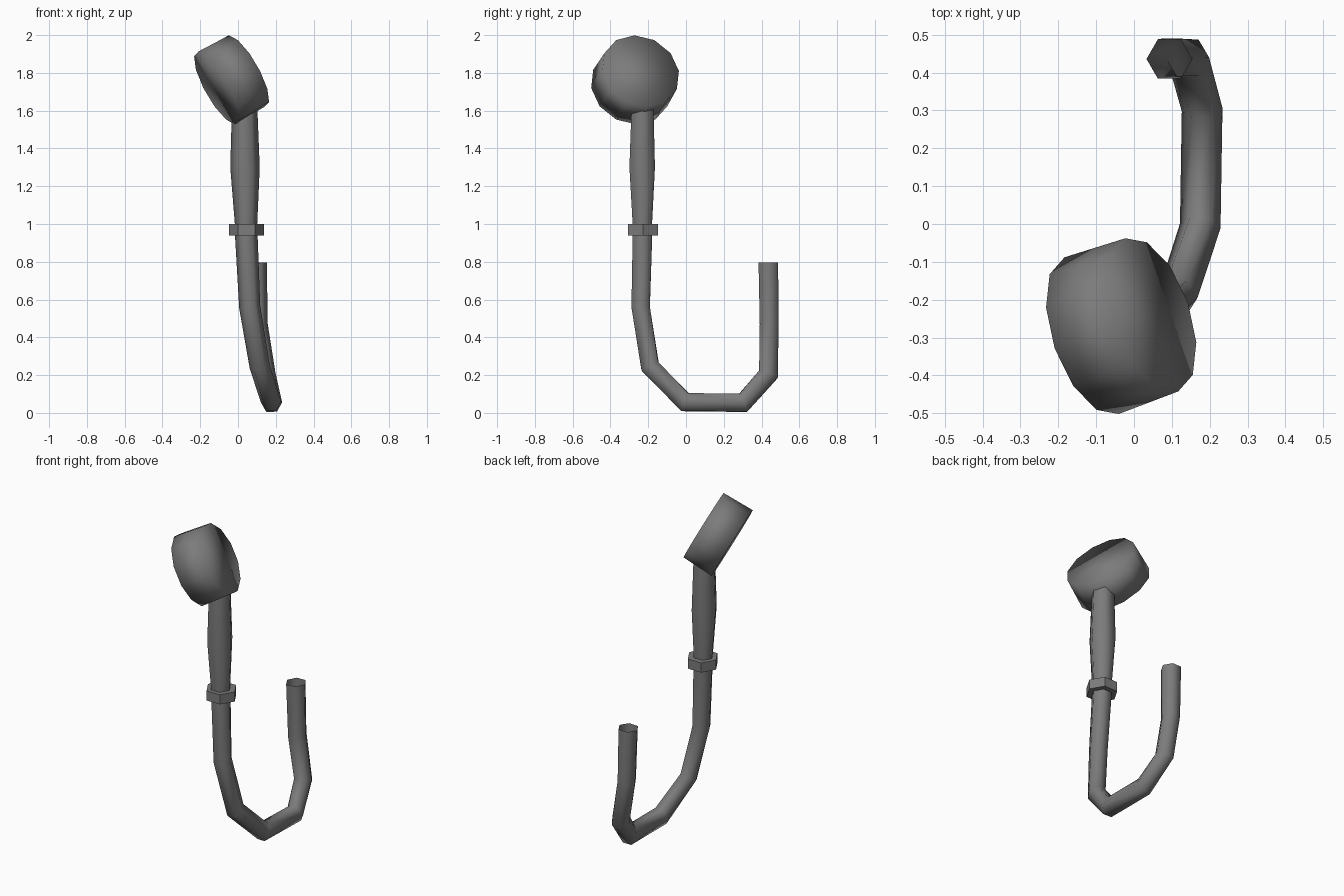
import bpy, bmesh, math
from mathutils import Vector, Matrix

cube = bpy.data.objects.get("Cube")
if cube:
    bpy.data.objects.remove(cube, do_unlink=True)

GREY = (0.2, 0.2, 0.2, 1)
grey = bpy.data.materials.new("grey metal")
grey.use_nodes = True
grey.diffuse_color = GREY
grey.node_tree.nodes["Principled BSDF"].inputs["Base Color"].default_value = GREY


def finish(name, bm, smooth):
    bmesh.ops.recalc_face_normals(bm, faces=bm.faces)
    for f in bm.faces:
        f.smooth = smooth
    mesh = bpy.data.meshes.new(name)
    bm.to_mesh(mesh)
    bm.free()
    mesh.materials.append(grey)
    obj = bpy.data.objects.new(name, mesh)
    bpy.context.collection.objects.link(obj)
    return obj


def tube(name, path, sides=6):
    """Open tube through (x, y, z, radius) points with mitred bends."""
    bm = bmesh.new()
    pts = [Vector(p[:3]) for p in path]
    rings = []
    for i, p in enumerate(pts):
        into = (p - pts[max(i - 1, 0)]).normalized()
        out = (pts[min(i + 1, len(pts) - 1)] - p).normalized()
        along = (into + out).normalized()
        miter = 1 / max(along.dot(out if out.length else into), 0.5)
        u = (Vector((1, 0, 0)) - along * along.x).normalized()
        v = along.cross(u) * miter
        r = path[i][3]
        angles = [math.tau * k / sides for k in range(sides)]
        rings.append([bm.verts.new(p + r * (u * math.cos(a) + v * math.sin(a)))
                      for a in angles])
    for a, b in zip(rings, rings[1:]):
        for k in range(sides):
            j = (k + 1) % sides
            bm.faces.new((a[k], a[j], b[j], b[k]))
    return finish(name, bm, True)


def drum(name, start, end, r1, r2, sides, smooth):
    """Capped drum between two centre points."""
    a, b = Vector(start), Vector(end)
    axis = b - a
    turn = axis.to_track_quat('Z', 'Y').to_matrix().to_4x4()
    bm = bmesh.new()
    bmesh.ops.create_cone(bm, cap_ends=True, segments=sides, radius1=r1, radius2=r2,
                          depth=axis.length,
                          matrix=Matrix.Translation((a + b) / 2) @ turn)
    return finish(name, bm, smooth)


# Tilted spray head
drum("shower_head", (-0.112, -0.295, 1.72), (0.047, -0.24, 1.81), 0.219, 0.214, 12, True)

# Grip, swelling in the middle
tube("handle", [(0.035, -0.23, 1.65, 0.066), (0.037, -0.232, 1.3, 0.078),
                (0.043, -0.231, 0.98, 0.058)])

# Hexagonal nut between grip and hose
nut = drum("connector_nut", (0, 0, 0.94), (0, 0, 1.0), 0.092, 0.092, 6, False)
nut.data.transform(Matrix.Translation((0.045, -0.228, 0))
                   @ Matrix.Rotation(math.pi / 6, 4, 'Z'))

# Hooked hose with an open end
tube("hose", [(0.043, -0.23, 0.96, 0.06), (0.062, -0.24, 0.56, 0.056),
              (0.115, -0.19, 0.245, 0.054), (0.175, -0.005, 0.057, 0.054),
              (0.18, 0.302, 0.053, 0.054), (0.143, 0.437, 0.205, 0.056),
              (0.1, 0.44, 0.47, 0.057), (0.093, 0.436, 0.795, 0.06)])
